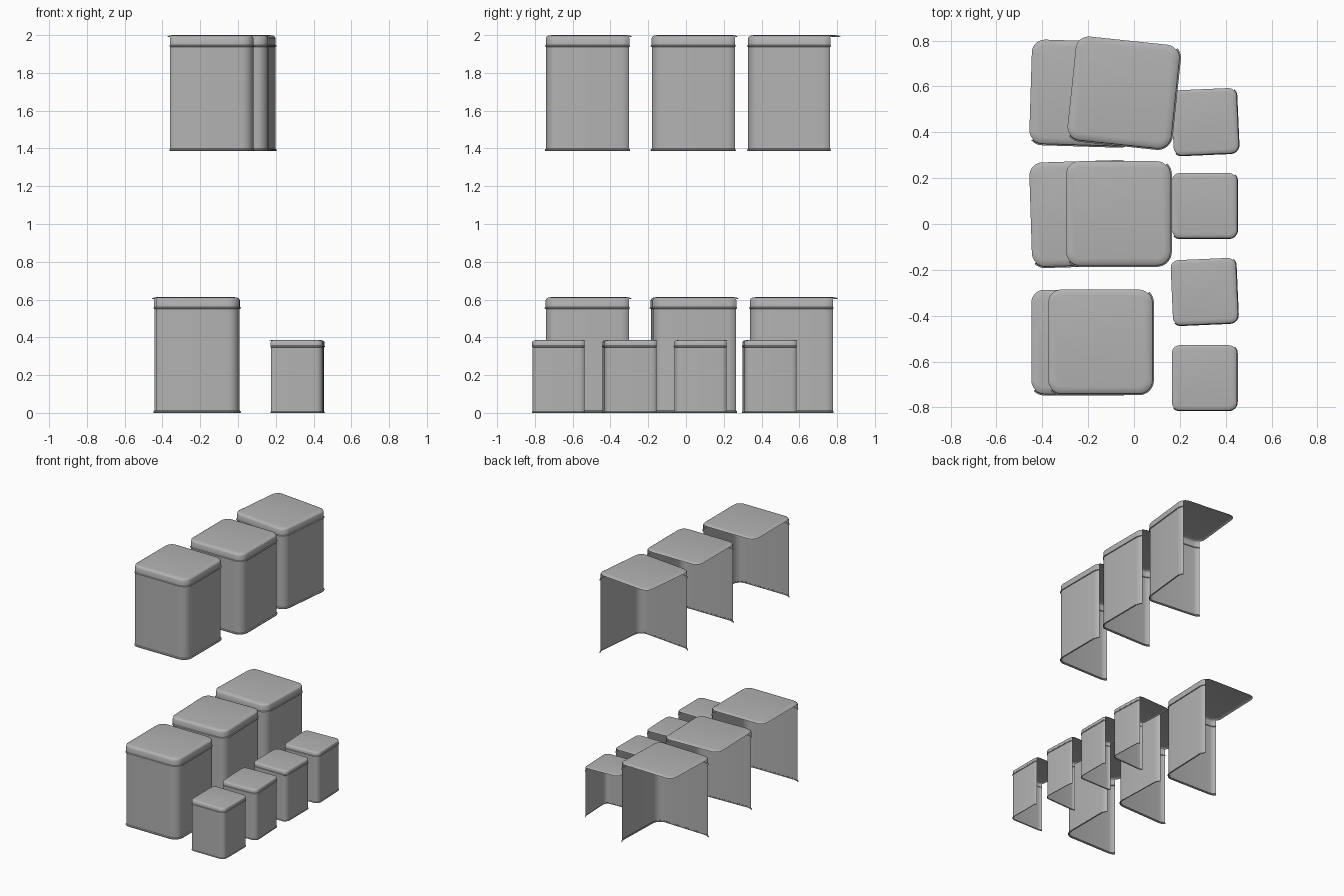
import bpy, bmesh
from math import radians, cos, sin

cube = bpy.data.objects.get("Cube")
if cube:
    bpy.data.objects.remove(cube, do_unlink=True)

metal = bpy.data.materials.new("grey_tin")
metal.use_nodes = True
GREY = (0.45, 0.45, 0.45, 1)
metal.diffuse_color = GREY
metal.node_tree.nodes["Principled BSDF"].inputs["Base Color"].default_value = GREY

# Corner signs and start angles, counter-clockwise from the left front corner
CORNERS = [(-1, -1, 180), (1, -1, 270), (1, 1, 0), (-1, 1, 90)]
STEPS = 8


def outline(half, radius, full):
    """Rounded square; the open one keeps only the front and +x sides."""
    pts = []
    for n, (sx, sy, start) in enumerate(CORNERS):
        for k in range(STEPS + 1):
            half_turn = STEPS // 2
            if not full and (n == 3 or (n == 0 and k < half_turn) or (n == 2 and k > half_turn)):
                continue
            a = radians(start + 90 * k / STEPS)
            c = half - radius
            pts.append((sx * c + radius * cos(a), sy * c + radius * sin(a)))
    return pts


def shell(name, profile, half, radius, place, full=False, cap=False):
    """Sweep a profile of (outset, height) round the outline."""
    bm = bmesh.new()
    rings = [[bm.verts.new((x, y, z)) for x, y in outline(half + d, radius + d, full)]
             for d, z in profile]
    count = len(rings[0])
    for low, high in zip(rings, rings[1:]):
        for i in range(count if full else count - 1):
            j = (i + 1) % count
            bm.faces.new((low[i], low[j], high[j], high[i]))
    if cap:
        bm.faces.new(rings[-1])
    mesh = bpy.data.meshes.new(name)
    bm.to_mesh(mesh)
    bm.free()
    mesh.materials.append(metal)
    obj = bpy.data.objects.new(name, mesh)
    bpy.context.collection.objects.link(obj)
    x, y, z, turn = place
    obj.location = (x, y, z)
    obj.rotation_euler.z = radians(turn)
    bpy.ops.object.select_all(action='DESELECT')
    obj.select_set(True)
    bpy.context.view_layer.objects.active = obj
    bpy.ops.object.shade_smooth_by_angle(angle=radians(35))


def tin(name, place, half, radius, height, lid, s):
    seam = height - lid
    # Body with a rolled foot
    shell(name + "_body", [(0, 0), (.006 * s, .001), (.006 * s, .008 * s), (0, .012 * s),
                           (0, seam - .004)], half, radius, place)
    # Lid skirt with a rolled bead
    shell(name + "_lid_skirt", [(0, seam - .004), (.006 * s, seam - .002), (.006 * s, seam + .003),
                                (.001, seam + .006), (.001, height - .016 * s),
                                (-.003 * s, height - .009 * s)], half, radius, place)
    # Lid top with a softened edge
    shell(name + "_lid_top", [(-.003 * s, height - .009 * s), (-.012 * s, height - .003 * s),
                              (-.03 * s, height)], half, radius, place, True, True)


# Large tins on the lower and upper shelf: x, y, z, turn
UPPER = 1.387
large = [(-.222, -.513, 0, 0), (-.225, .048, 0, 1.8), (-.225, .573, 0, -1.8),
         (-.148, -.512, UPPER, 0), (-.07, .048, UPPER, 0), (-.047, .575, UPPER, -6)]
for n, place in enumerate(large):
    tin(f"large_tin_{n + 1}", place, .229, .06, .613, .058, 1)

# Small tins in a row
small = [(.306, -.67, 0, 0), (.306, -.294, 0, 2.5), (.307, .081, 0, 0), (.309, .447, 0, 2.5)]
for n, place in enumerate(small):
    tin(f"small_tin_{n + 1}", place, .143, .036, .385, .034, .6)
